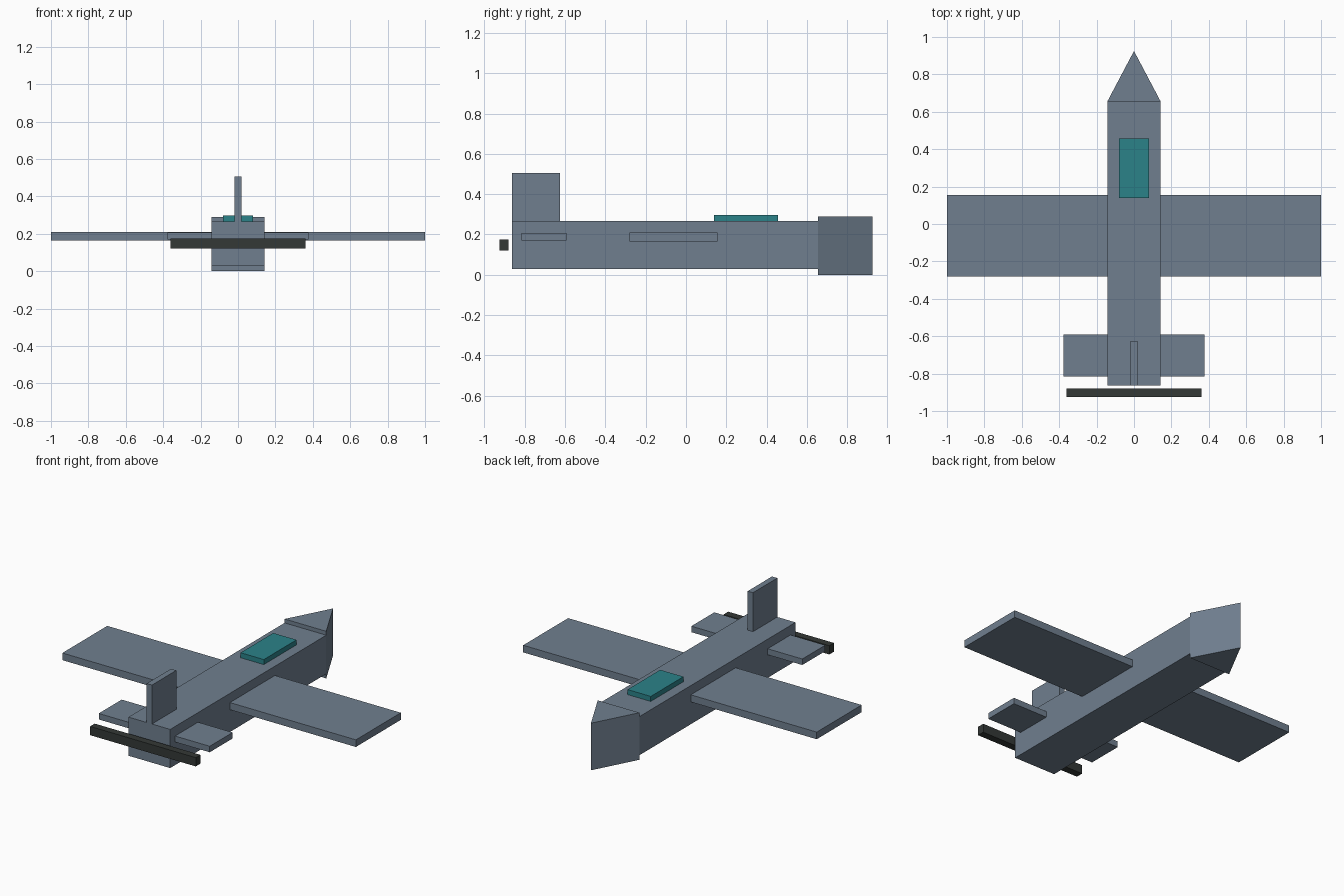
import bpy, bmesh

if "Cube" in bpy.data.objects:
    bpy.data.objects.remove(bpy.data.objects["Cube"])


def material(name, rgb):
    m = bpy.data.materials.new(name)
    m.diffuse_color = (*rgb, 1.0)
    m.use_nodes = True
    m.node_tree.nodes["Principled BSDF"].inputs["Base Color"].default_value = m.diffuse_color
    return m


SLATE = material("slate_grey", (0.162, 0.212, 0.275))
TEAL = material("teal_glass", (0.024, 0.223, 0.250))
DARK = material("dark_charcoal", (0.034, 0.040, 0.037))


def prism(name, outline, z0, z1, mat):
    """Extrude an xy outline (counter-clockwise) from z0 to z1."""
    bm = bmesh.new()
    base = bm.faces.new([bm.verts.new((x, y, z0)) for x, y in outline])
    ext = bmesh.ops.extrude_face_region(bm, geom=[base], use_keep_orig=True)
    top = [g for g in ext["geom"] if isinstance(g, bmesh.types.BMVert)]
    bmesh.ops.translate(bm, verts=top, vec=(0, 0, z1 - z0))
    bmesh.ops.recalc_face_normals(bm, faces=bm.faces)
    mesh = bpy.data.meshes.new(name)
    bm.to_mesh(mesh)
    bm.free()
    mesh.materials.append(mat)
    obj = bpy.data.objects.new(name, mesh)
    bpy.context.collection.objects.link(obj)
    return obj


def box(name, half_width, y0, y1, z0, z1, mat):
    w = half_width
    return prism(name, [(-w, y0), (w, y0), (w, y1), (-w, y1)], z0, z1, mat)


# Body and wedge-shaped nose
box("fuselage", 0.142, -0.863, 0.656, 0.028, 0.266, SLATE)
prism("nose", [(-0.142, 0.656), (0.142, 0.656), (0, 0.925)], 0.0, 0.290, SLATE)

# Lifting surfaces
box("wing", 1.0, -0.281, 0.156, 0.165, 0.209, SLATE)
box("tailplane", 0.378, -0.815, -0.592, 0.170, 0.207, SLATE)
box("tail_fin", 0.018, -0.863, -0.626, 0.266, 0.506, SLATE)

# Canopy and rear pusher propeller
box("canopy", 0.079, 0.138, 0.456, 0.260, 0.297, TEAL)
box("propeller", 0.36, -0.925, -0.880, 0.120, 0.174, DARK)
